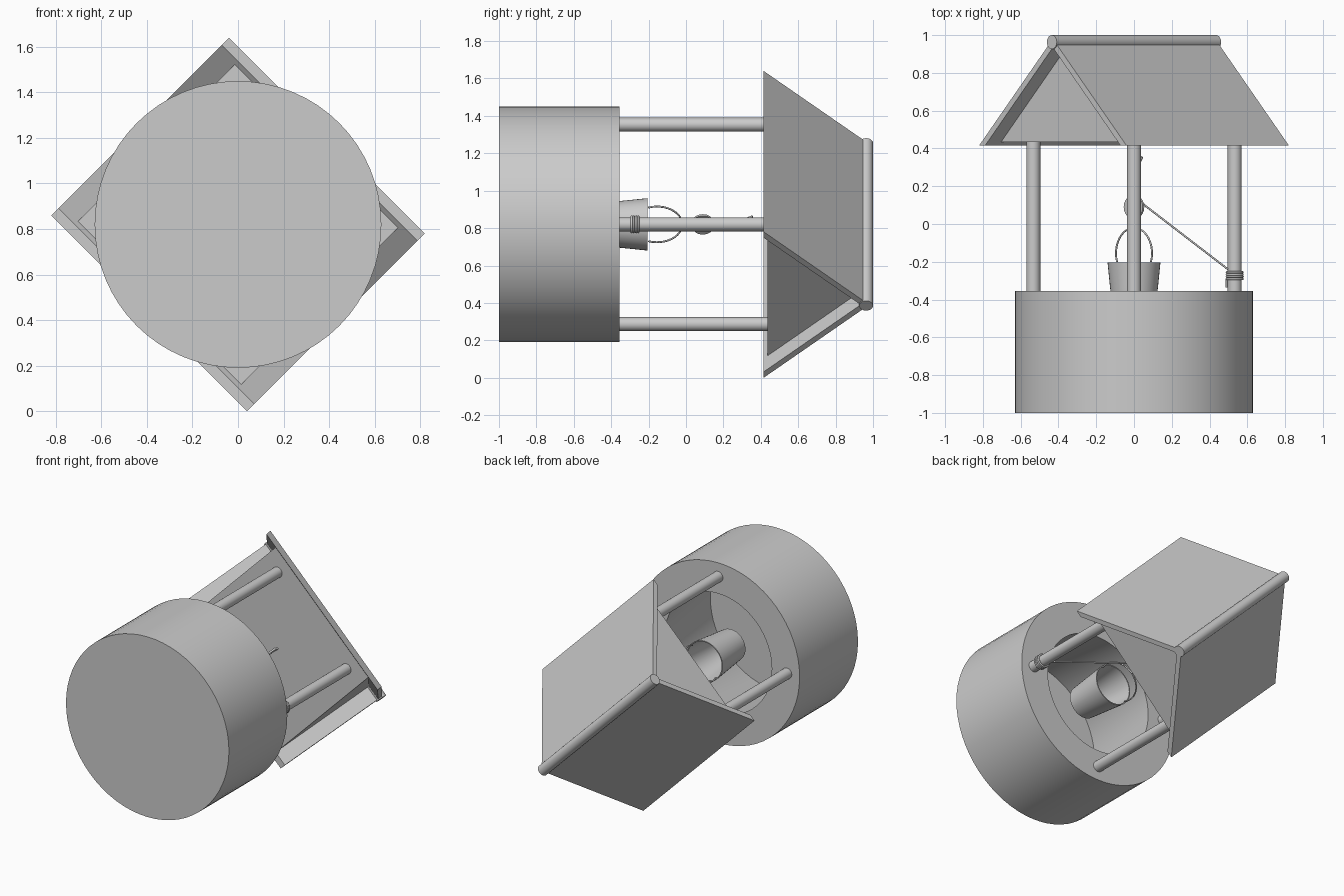
import bpy, bmesh, math
from mathutils import Matrix, Vector

if "Cube" in bpy.data.objects:
    bpy.data.objects.remove(bpy.data.objects["Cube"])

# The well lies on its back: local up -> world +y, ridge runs along a diagonal
s = math.sqrt(0.5)
FRAME = Matrix(((s, -s, 0, 0), (0, 0, 1, 0), (-s, -s, 0, 0.82), (0, 0, 0, 1)))

def finish(name, bm, smooth=True):
    bmesh.ops.recalc_face_normals(bm, faces=bm.faces[:])
    me = bpy.data.meshes.new(name)
    bm.to_mesh(me)
    bm.free()
    ob = bpy.data.objects.new(name, me)
    bpy.context.collection.objects.link(ob)
    ob.matrix_world = FRAME
    if smooth:
        bpy.ops.object.select_all(action='DESELECT')
        ob.select_set(True)
        bpy.context.view_layer.objects.active = ob
        bpy.ops.object.shade_smooth_by_angle(angle=math.radians(40))
    return ob

def lathe(name, profile, n=64):
    bm = bmesh.new()
    vs = [bm.verts.new((r, 0, z)) for r, z in profile]
    es = [bm.edges.new(p) for p in zip(vs, vs[1:])]
    bmesh.ops.spin(bm, geom=vs + es, axis=(0, 0, 1), cent=(0, 0, 0), angle=2 * math.pi, steps=n)
    bmesh.ops.remove_doubles(bm, verts=bm.verts[:], dist=1e-4)
    return finish(name, bm)

def rod(name, a, b, r, n=24):
    a, b = Vector(a), Vector(b)
    d = b - a
    m = Matrix.Translation((a + b) / 2) @ d.to_track_quat('Z', 'Y').to_matrix().to_4x4()
    bm = bmesh.new()
    bmesh.ops.create_cone(bm, cap_ends=True, segments=n, radius1=r, radius2=r, depth=d.length, matrix=m)
    return finish(name, bm)

def extrude_x(name, outline, half):
    bm = bmesh.new()
    f = bm.faces.new([bm.verts.new((-half, y, z)) for y, z in outline])
    g = bmesh.ops.extrude_face_region(bm, geom=[f])['geom']
    bmesh.ops.translate(bm, vec=(2 * half, 0, 0), verts=[v for v in g if isinstance(v, bmesh.types.BMVert)])
    return finish(name, bm, False)

def wire(name, pts, r, cyclic=False):
    cu = bpy.data.curves.new(name, 'CURVE')
    cu.dimensions = '3D'
    cu.bevel_depth, cu.bevel_resolution, cu.use_fill_caps = r, 2, True
    sp = cu.splines.new('POLY')
    sp.points.add(len(pts) - 1)
    for p, c in zip(sp.points, pts):
        p.co = (*c, 1)
    sp.use_cyclic_u = cyclic
    ob = bpy.data.objects.new(name, cu)
    bpy.context.collection.objects.link(ob)
    ob.matrix_world = FRAME
    return ob

def arc(cy, cz, ry, rz, a0, a1, n=24):
    return [(0, cy + ry * math.cos(math.radians(a0 + (a1 - a0) * i / n)),
             cz + rz * math.sin(math.radians(a0 + (a1 - a0) * i / n))) for i in range(n + 1)]

# Round well wall with floor
lathe("well_wall", [(0, -1), (0.51, -1), (0.63, -1), (0.63, -0.355), (0.415, -0.355), (0.51, -0.998), (0, -0.998)])

# Four posts
P = 0.377
for i, (x, y) in enumerate([(P, P), (P, -P), (-P, P), (-P, -P)]):
    rod(f"post_{i + 1}", (x, y, -0.36), (x, y, 0.45), 0.037)

# Roof: folded panels, recessed gable block, ridge pole
extrude_x("roof_panels", [(-0.552, 0.415), (0, 0.98), (0.552, 0.415), (0.507, 0.415), (0, 0.934), (-0.507, 0.415)], 0.608)
extrude_x("roof_gable_block", [(-0.495, 0.435), (0, 0.94), (0.495, 0.435)], 0.507)
rod("ridge_pole", (-0.615, 0, 0.963), (0.615, 0, 0.963), 0.037)

# Bucket and handle
lathe("bucket", [(0, -0.5), (0.11, -0.5), (0.14, -0.205), (0.133, -0.205), (0.104, -0.493), (0, -0.493)], 40)
wire("bucket_handle", arc(0, -0.155, 0.135, 0.135, -20, 200), 0.005)

# Pulley with grooved wheel, hanging from a ceiling hook
for i, x in enumerate((-0.016, 0.016)):
    rod(f"pulley_cheek_{i + 1}", (x - 0.006, 0, 0.09), (x + 0.006, 0, 0.09), 0.055, 32)
rod("pulley_core", (-0.02, 0, 0.09), (0.02, 0, 0.09), 0.042, 32)
wire("pulley_hanger", [(0, 0, 0.13), (0, 0, 0.32)], 0.006)
wire("ceiling_hook", [(0, 0, 0.45), (0, 0, 0.39)] + arc(0, 0.35, 0.04, 0.035, 90, -90, 12)
     + [(0, -0.04, 0.325), (0, -0.06, 0.355)], 0.007)

# Rope: bucket to pulley, pulley to post, coils around post
wire("bucket_rope", [(0, 0, -0.02), (0, 0, 0.06)], 0.005)
wire("post_rope", [(0.03, -0.03, 0.11), (P - 0.025, 0.025 - P, -0.24)], 0.005)
for i in range(4):
    z = -0.255 - 0.012 * i
    wire(f"rope_coil_{i + 1}", [(P + 0.042 * math.cos(t * math.pi / 12), -P + 0.042 * math.sin(t * math.pi / 12), z)
                                for t in range(24)], 0.006, True)
wire("rope_tail", [(P - 0.03, 0.03 - P, -0.29), (P - 0.03, 0.03 - P, -0.335)], 0.006)
